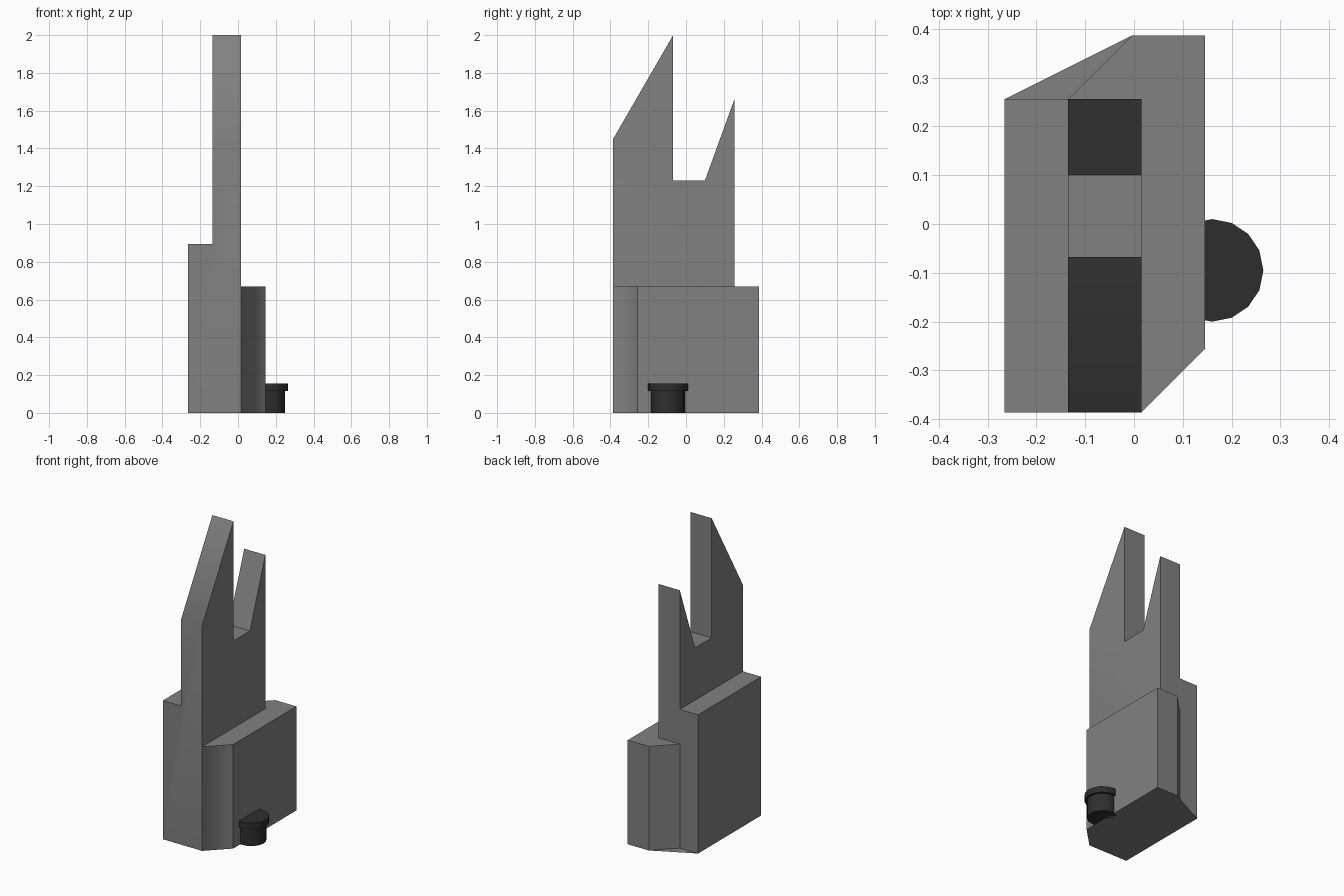
import bpy, bmesh, math

if "Cube" in bpy.data.objects:
    bpy.data.objects.remove(bpy.data.objects["Cube"])


def prism(name, base, sweep):
    """Closed prism: base polygon swept along a vector."""
    bm = bmesh.new()
    face = bm.faces.new([bm.verts.new(p) for p in base])
    ext = bmesh.ops.extrude_face_region(bm, geom=[face])
    bmesh.ops.translate(bm, vec=sweep, verts=[v for v in ext["geom"] if isinstance(v, bmesh.types.BMVert)])
    bmesh.ops.recalc_face_normals(bm, faces=bm.faces)
    me = bpy.data.meshes.new(name)
    bm.to_mesh(me)
    bm.free()
    ob = bpy.data.objects.new(name, me)
    bpy.context.collection.objects.link(ob)
    return ob


def activate(ob):
    bpy.ops.object.select_all(action='DESELECT')
    ob.select_set(True)
    bpy.context.view_layer.objects.active = ob


def grey(name, v):
    mat = bpy.data.materials.new(name)
    mat.diffuse_color = (v, v, v, 1)
    mat.use_nodes = True
    mat.node_tree.nodes["Principled BSDF"].inputs["Base Color"].default_value = mat.diffuse_color
    return mat


XL, X0, X1, XR = -0.265, -0.135, 0.015, 0.145
YF, YM, YB = -0.386, 0.256, 0.386

# Forked plate, profiled in the side view
fork = [(YF, 0), (YM, 0), (YM, 1.66), (0.10, 1.23), (-0.068, 1.23), (-0.068, 2.0), (YF, 1.45)]
body = prism("forked_body", [(X0, y, z) for y, z in fork], (X1 - X0, 0, 0))

# Tall left step and chamfered right step, merged with the plate
left = [(XL, YF), (X1, YF), (X1, YM), (XL, YM)]
right = [(X0, YF), (X1, YF), (XR, -0.256), (XR, YB), (X0 + 0.13, YB), (X0, YM)]
for name, base, h in (("left_step", left, 0.893), ("right_step", right, 0.67)):
    part = prism(name, [(x, y, 0) for x, y in base], (0, 0, h))
    activate(body)
    m = body.modifiers.new("union", 'BOOLEAN')
    m.operation, m.solver, m.object = 'UNION', 'EXACT', part
    bpy.ops.object.modifier_apply(modifier=m.name)
    bpy.data.objects.remove(part)

# Round all edges except the base, the sharp prong tips and the shallow front corner
bm = bmesh.new()
bm.from_mesh(body.data)
bmesh.ops.remove_doubles(bm, verts=bm.verts, dist=1e-4)
bmesh.ops.dissolve_limit(bm, angle_limit=math.radians(1), verts=bm.verts, edges=bm.edges)


def rounded(e):
    a, b = e.verts[0].co, e.verts[1].co
    mid = (a + b) / 2
    tip = mid.z > 1.4 and abs(a.x - b.x) > 0.1
    shallow = abs(mid.x - X1) < 0.01 and abs(mid.y - YF) < 0.01 and mid.z < 0.6
    return mid.z > 0.01 and not tip and not shallow and e.calc_face_angle(0) > math.radians(32)


bmesh.ops.bevel(bm, geom=[e for e in bm.edges if rounded(e)], offset=0.014,
                segments=2, profile=0.5, affect='EDGES', clamp_overlap=True)
bm.to_mesh(body.data)
bm.free()
body.data.materials.append(grey("mid_grey", 0.22))
activate(body)
bpy.ops.object.shade_smooth_by_angle(angle=math.radians(50))
body.modifiers.new("weighted_normals", 'WEIGHTED_NORMAL').keep_sharp = True

# Dark button at the foot of the right side: stem and cap
dark = grey("dark_grey", 0.027)
for name, r, z0, z1 in (("button_stem", 0.09, 0, 0.117), ("button_cap", 0.105, 0.115, 0.155)):
    bpy.ops.mesh.primitive_cylinder_add(vertices=16, radius=r, depth=z1 - z0,
                                        location=(0.16, -0.095, (z0 + z1) / 2))
    ob = bpy.context.object
    ob.name = name
    ob.data.materials.append(dark)
    bpy.ops.object.shade_smooth_by_angle(angle=math.radians(40))
